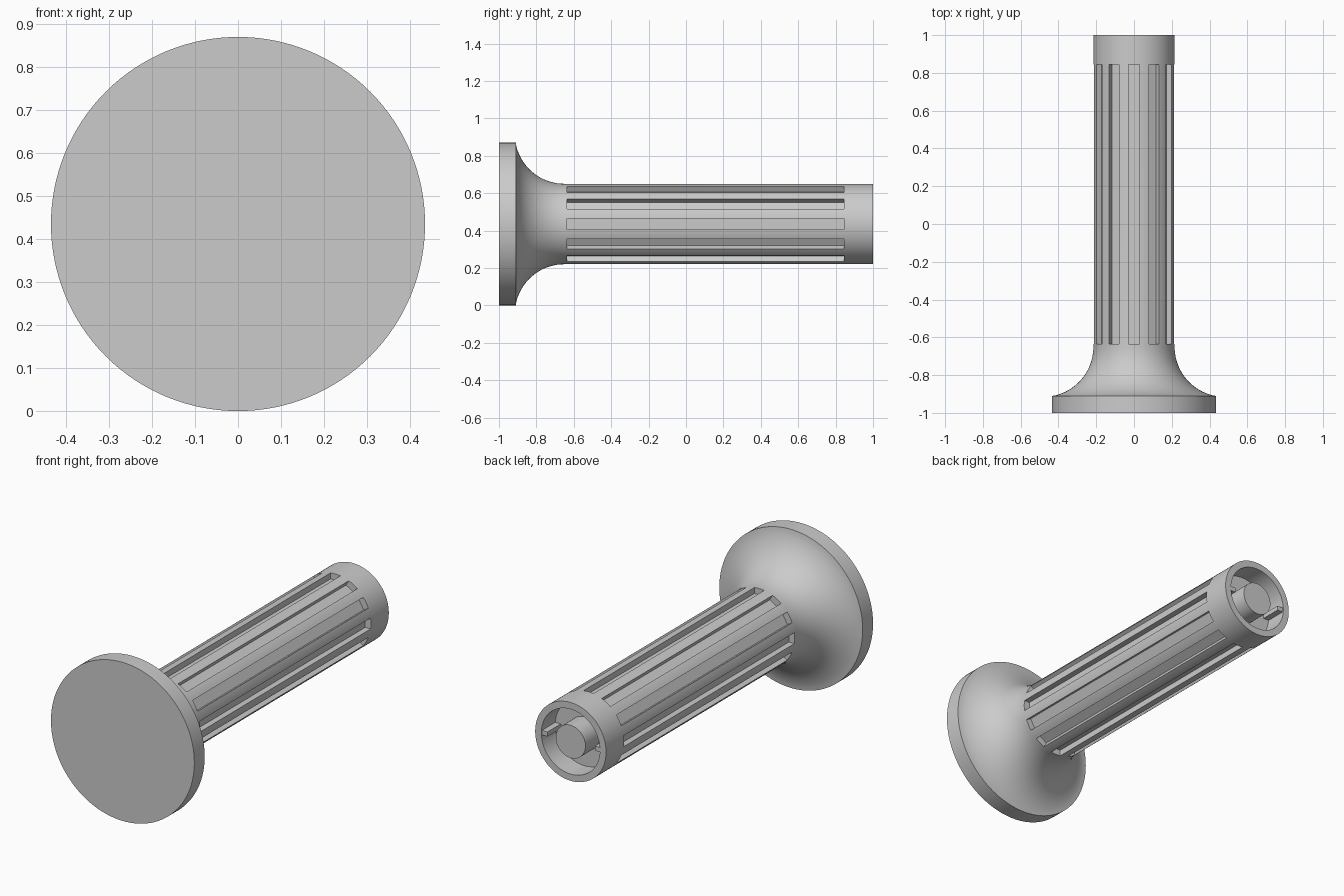
import bpy
import bmesh
from math import pi, sin, cos, radians
from mathutils import Vector, Matrix

if "Cube" in bpy.data.objects:
    bpy.data.objects.remove(bpy.data.objects["Cube"], do_unlink=True)

AXIS_Z = 0.435       # height of the handle's centre line
FLANGE_R = 0.435
SHAFT_R = 0.215
FILLET_R = 0.265
BORE_R = 0.178
BORE_FLOOR = 0.88
PIN_R = 0.09

grey = bpy.data.materials.new("plain grey")
grey.use_nodes = True
colour = (0.6, 0.6, 0.6, 1)
grey.diffuse_color = colour
grey.node_tree.nodes["Principled BSDF"].inputs["Base Color"].default_value = colour


def make_object(name, bm):
    bmesh.ops.recalc_face_normals(bm, faces=bm.faces)
    mesh = bpy.data.meshes.new(name)
    bm.to_mesh(mesh)
    bm.free()
    mesh.materials.append(grey)
    obj = bpy.data.objects.new(name, mesh)
    obj.location.z = AXIS_Z
    bpy.context.collection.objects.link(obj)
    return obj


def lathe(name, profile, steps=128):
    """Spin (radius, y) points around the y axis."""
    bm = bmesh.new()
    verts = [bm.verts.new((r, y, 0)) for r, y in profile]
    edges = [bm.edges.new(pair) for pair in zip(verts, verts[1:])]
    bmesh.ops.spin(bm, geom=verts + edges, cent=(0, 0, 0), axis=(0, 1, 0),
                   angle=2 * pi, steps=steps, use_merge=True)
    bmesh.ops.remove_doubles(bm, verts=bm.verts, dist=1e-5)
    return make_object(name, bm)


def radial_boxes(name, count, radius, y, size):
    """Boxes spaced evenly around the y axis; size is radial, along, across."""
    bm = bmesh.new()
    for i in range(count):
        turn = Matrix.Rotation(2 * pi * i / count, 4, 'Y')
        place = Matrix.Translation(Vector((radius, y, 0)))
        bmesh.ops.create_cube(bm, size=1, matrix=turn @ place @ Matrix.Diagonal((*size, 1)))
    return make_object(name, bm)


def smooth(obj):
    bpy.ops.object.select_all(action='DESELECT')
    obj.select_set(True)
    bpy.context.view_layer.objects.active = obj
    bpy.ops.object.shade_smooth_by_angle(angle=radians(25))


# Handle: flange, concave flare, shaft and end bore with a central pin
flare = []
for i in range(21):
    a = radians(80) * (1 - i / 20)
    flare.append((SHAFT_R + FILLET_R * (1 - cos(a)), -0.65 - FILLET_R * sin(a)))
flare[0] = (FLANGE_R, -0.91)
profile = [(0, -1), (FLANGE_R, -1)] + flare + [
    (SHAFT_R, 1), (BORE_R, 1), (BORE_R, BORE_FLOOR),
    (PIN_R, BORE_FLOOR), (PIN_R, 1), (0, 1)]
handle = lathe("handle", profile)

# Twelve grip slots along the shaft
cutter = radial_boxes("slot_cutter", 12, 0.23, 0.105, (0.1, 1.48, 0.06))
cutter.hide_render = True
cut = handle.modifiers.new("slots", 'BOOLEAN')
cut.operation = 'DIFFERENCE'
cut.solver = 'EXACT'
cut.object = cutter
bpy.context.view_layer.objects.active = handle
bpy.ops.object.modifier_apply(modifier=cut.name)
bpy.data.objects.remove(cutter, do_unlink=True)
smooth(handle)

# Two locating ribs on opposite sides of the bore
radial_boxes("bore_ribs", 2, 0.164, 0.935, (0.04, 0.12, 0.025))
